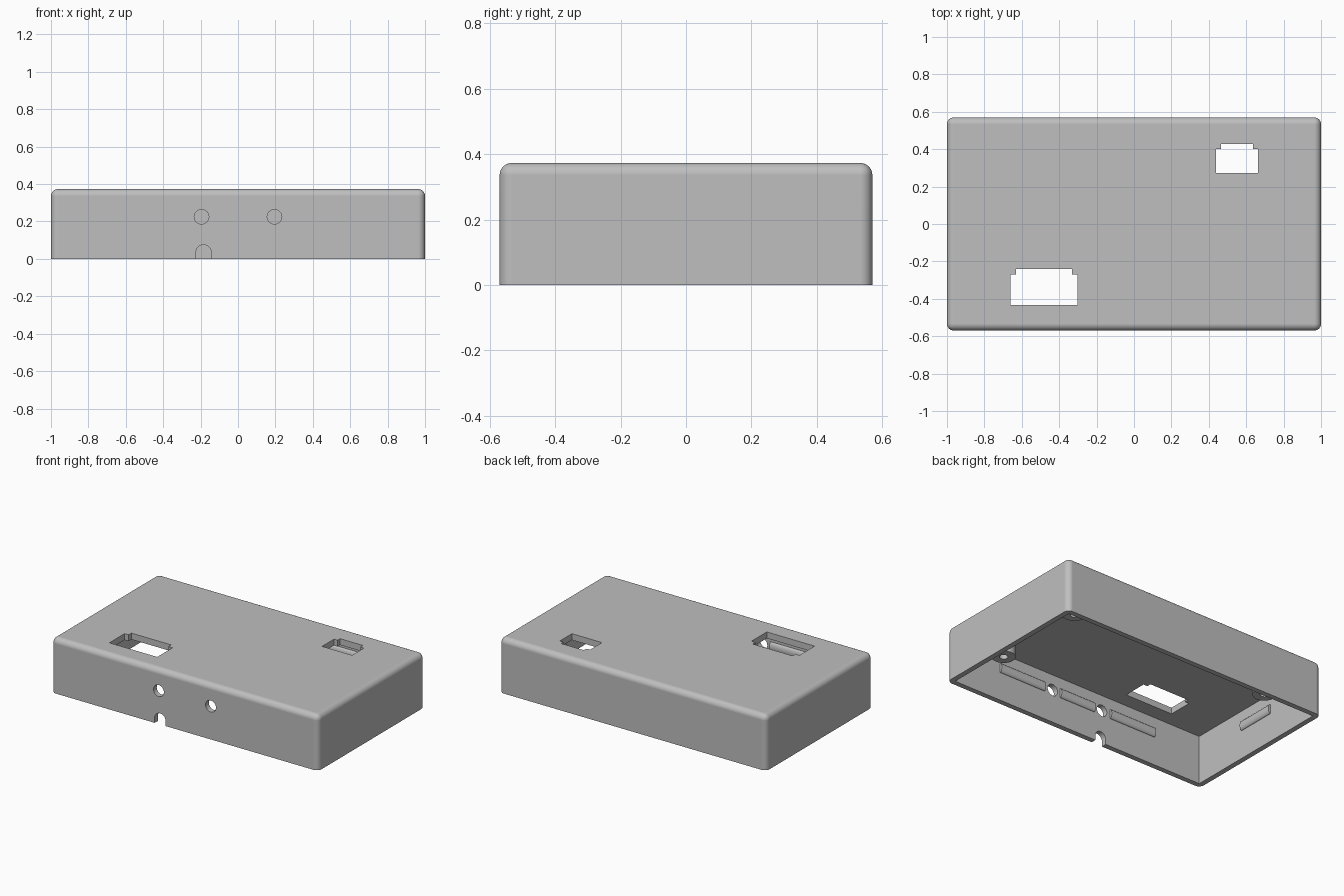
import bpy
import bmesh
from math import radians, pi
from mathutils import Matrix, Vector

if "Cube" in bpy.data.objects:
    bpy.data.objects.remove(bpy.data.objects["Cube"], do_unlink=True)

HX, HY, H = 1.0, 0.57, 0.373      # outer half sizes and height
WALL, CEILING = 0.035, 0.33       # wall thickness, underside of the top
ROUND = 0.037
MID = 0.225                       # height of the round holes and snap ridges

grey = bpy.data.materials.new("grey plastic")
grey.use_nodes = True
colour = (0.52, 0.52, 0.52, 1)
grey.diffuse_color = colour
grey.node_tree.nodes["Principled BSDF"].inputs["Base Color"].default_value = colour


def finish(name, bm):
    bmesh.ops.recalc_face_normals(bm, faces=bm.faces)
    mesh = bpy.data.meshes.new(name)
    bm.to_mesh(mesh)
    bm.free()
    mesh.materials.append(grey)
    obj = bpy.data.objects.new(name, mesh)
    bpy.context.collection.objects.link(obj)
    return obj


def activate(obj):
    bpy.ops.object.select_all(action='DESELECT')
    obj.select_set(True)
    bpy.context.view_layer.objects.active = obj


def smooth(obj):
    activate(obj)
    bpy.ops.object.shade_smooth_by_angle(angle=radians(30))


def box(bm, low, high):
    low, high = Vector(low), Vector(high)
    size = high - low
    matrix = Matrix.Translation((low + high) / 2) @ Matrix.Diagonal((*size, 1))
    bmesh.ops.create_cube(bm, size=1, matrix=matrix)


def prism(bm, outline, place, push):
    face = bm.faces.new([bm.verts.new(place(a, b)) for a, b in outline])
    ext = bmesh.ops.extrude_face_region(bm, geom=[face])
    moved = [v for v in ext["geom"] if isinstance(v, bmesh.types.BMVert)]
    bmesh.ops.translate(bm, verts=moved, vec=push)


def cut(target, bm):
    cutter = finish("cutter", bm)
    cutter.hide_render = True
    mod = target.modifiers.new("cut", 'BOOLEAN')
    mod.operation, mod.solver, mod.object = 'DIFFERENCE', 'EXACT', cutter
    activate(target)
    bpy.ops.object.modifier_apply(modifier=mod.name)
    bpy.data.objects.remove(cutter, do_unlink=True)


# Outer body, rounded everywhere but the open bottom
bm = bmesh.new()
box(bm, (-HX, -HY, 0), (HX, HY, H))
rounded = [e for e in bm.edges if max(v.co.z for v in e.verts) > 0.1]
bmesh.ops.bevel(bm, geom=rounded, offset=ROUND, segments=8, profile=0.5, affect='EDGES')
case = finish("case_shell", bm)

# Hollow inside
bm = bmesh.new()
box(bm, (-HX + WALL, -HY + WALL, -0.1), (HX - WALL, HY - WALL, CEILING))
cut(case, bm)

# Stepped windows in the top: x range, y range, step size
bm = bmesh.new()
for x0, x1, y0, y1, step in ((-0.66, -0.302, -0.433, -0.24, 0.03),
                             (0.438, 0.663, 0.273, 0.428, 0.027)):
    outline = [(x0, y0), (x1, y0), (x1, y1 - step), (x1 - step, y1 - step),
               (x1 - step, y1), (x0 + step, y1), (x0 + step, y1 - step), (x0, y1 - step)]
    prism(bm, outline, lambda a, b: (a, b, 0.3), (0, 0, 0.2))
cut(case, bm)

# Round holes and cable notch in the front wall
bm = bmesh.new()
for x in (-0.195, 0.195):
    matrix = Matrix.Translation((x, -HY, MID)) @ Matrix.Rotation(pi / 2, 4, 'X')
    bmesh.ops.create_cone(bm, cap_ends=True, segments=40, radius1=0.039,
                          radius2=0.039, depth=0.2, matrix=matrix)
arch = [Vector((0.041, 0)) for i in range(21)]
arch = [Matrix.Rotation(pi * i / 20, 2) @ p + Vector((-0.184, 0.034)) for i, p in enumerate(arch)]
arch += [Vector((-0.225, -0.1)), Vector((-0.143, -0.1))]
prism(bm, arch, lambda a, b: (a, -HY - 0.1, b), (0, 0.2, 0))
cut(case, bm)

smooth(case)
weighted = case.modifiers.new("even shading", 'WEIGHTED_NORMAL')
weighted.keep_sharp = True


# Snap ridges: low half-round bars on the inner walls
def ridge(name, x, y, length, along_y):
    bm = bmesh.new()
    turn = Matrix.Rotation(pi / 2 if along_y else 0, 4, 'Z')
    matrix = (Matrix.Translation((x, y, MID)) @ turn @ Matrix.Diagonal((1, 0.5, 1, 1))
              @ Matrix.Rotation(pi / 2, 4, 'Y'))
    bmesh.ops.create_cone(bm, cap_ends=True, segments=32, radius1=0.032,
                          radius2=0.032, depth=length, matrix=matrix)
    smooth(finish(name, bm))


for side, y in (("front", -HY + WALL), ("back", HY - WALL)):
    for spot, x, length in (("right", -0.435, 0.35), ("middle", 0, 0.27), ("left", 0.435, 0.35)):
        ridge(f"{side}_{spot}_snap_ridge", x, y, length, False)
for side, x in (("right", -HX + WALL), ("left", HX - WALL)):
    ridge(f"{side}_snap_ridge", x, 0, 0.27, True)

# Hollow screw posts hanging from the ceiling
for name, x, y in (("front_left", 0.752, -0.333), ("back_left", 0.752, 0.333),
                   ("back_right", -0.752, 0.333)):
    bm = bmesh.new()
    profile = [(0.073, CEILING + 0.005), (0.073, 0.16), (0.026, 0.16), (0.026, 0.32), (0, 0.32)]
    verts = [bm.verts.new((r, 0, z)) for r, z in profile]
    edges = [bm.edges.new(pair) for pair in zip(verts, verts[1:])]
    bmesh.ops.spin(bm, geom=verts + edges, cent=(0, 0, 0), axis=(0, 0, 1),
                   angle=2 * pi, steps=40, use_duplicate=False)
    bmesh.ops.remove_doubles(bm, verts=bm.verts, dist=0.0001)
    post = finish(name + "_screw_post", bm)
    post.location = (x, y, 0)
    smooth(post)
